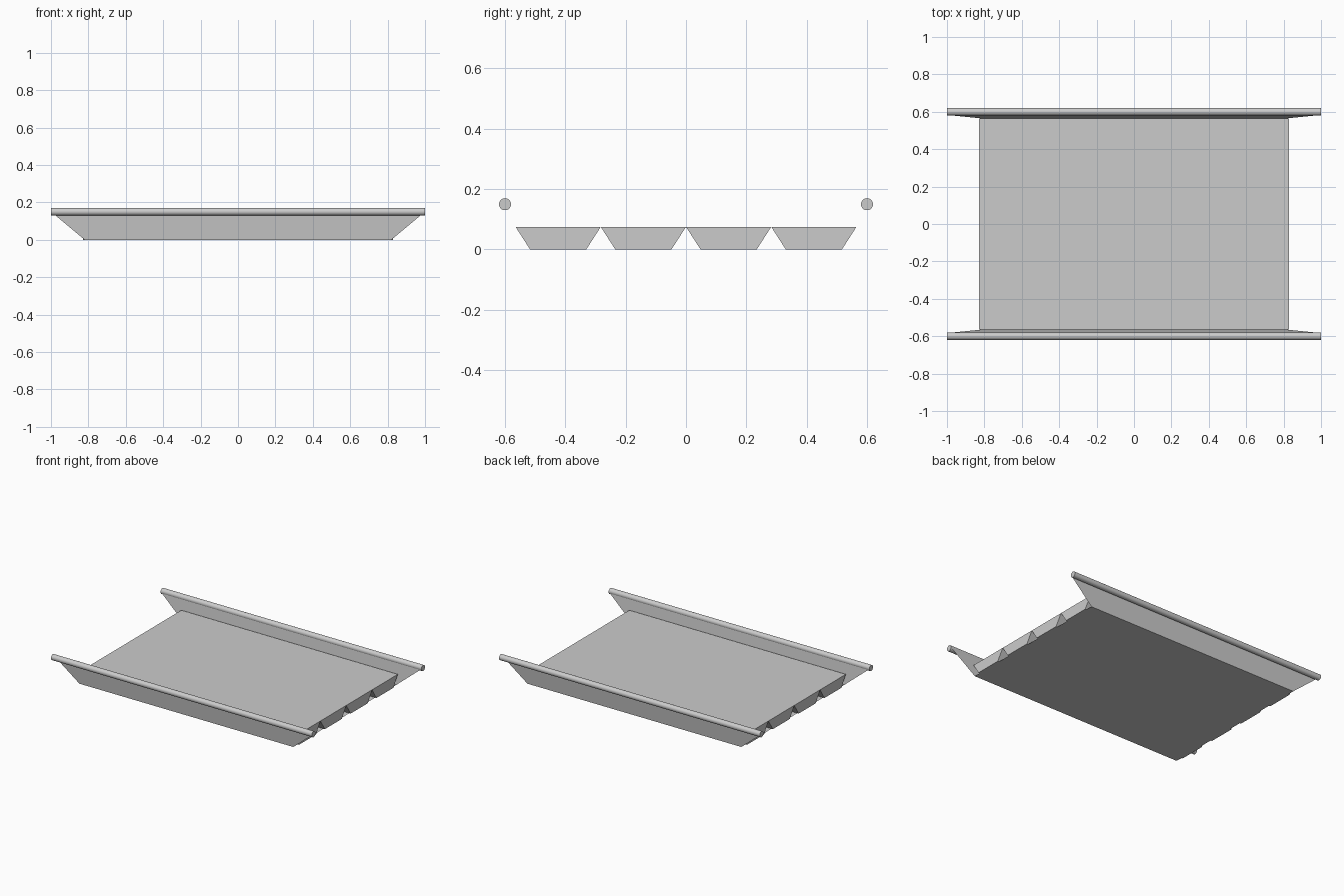
import bpy
import math

if "Cube" in bpy.data.objects:
    bpy.data.objects.remove(bpy.data.objects["Cube"])


def mesh_object(name, verts, faces):
    mesh = bpy.data.meshes.new(name)
    mesh.from_pydata(verts, [], faces)
    mesh.update()
    obj = bpy.data.objects.new(name, mesh)
    bpy.context.collection.objects.link(obj)
    return obj


def prism_x(name, profile, half):
    """Extrude a (y, z) profile along x, with closed ends."""
    n = len(profile)
    verts = [(x, y, z) for x in (-half, half) for y, z in profile]
    faces = [tuple(reversed(range(n))), tuple(range(n, 2 * n))]
    faces += [(i, (i + 1) % n, n + (i + 1) % n, n + i) for i in range(n)]
    return mesh_object(name, verts, faces)


# deck planks: tapered bars, wide at the top and touching each other
PITCH, HEIGHT = 0.2825, 0.075
for i in range(4):
    c = (i - 1.5) * PITCH
    top, low = PITCH / 2, 0.093
    prism_x(f"deck_plank_{i + 1}",
            [(c - low, 0), (c + low, 0), (c + top, HEIGHT), (c - top, HEIGHT)], 0.83)

# thin folded sheet: flat bottom with two flared side panels
BX, BY, TX, TY, TZ = 0.82, 0.565, 1.0, 0.583, 0.15
rows = [(TX, -TY, TZ), (BX, -BY, 0), (BX, BY, 0), (TX, TY, TZ)]
verts = [(s * x, y, z) for x, y, z in rows for s in (-1, 1)]
faces = [(2 * i, 2 * i + 1, 2 * i + 3, 2 * i + 2) for i in range(3)]
mesh_object("bottom_and_side_sheet", verts, faces)

# round rails along the tops of the side panels
for side, y in (("front", -0.6), ("back", 0.6)):
    bpy.ops.mesh.primitive_cylinder_add(vertices=32, radius=0.02, depth=2,
                                        location=(0, y, 0.15),
                                        rotation=(0, math.pi / 2, 0))
    bpy.context.object.name = f"{side}_rail"
    bpy.ops.object.shade_smooth_by_angle()
